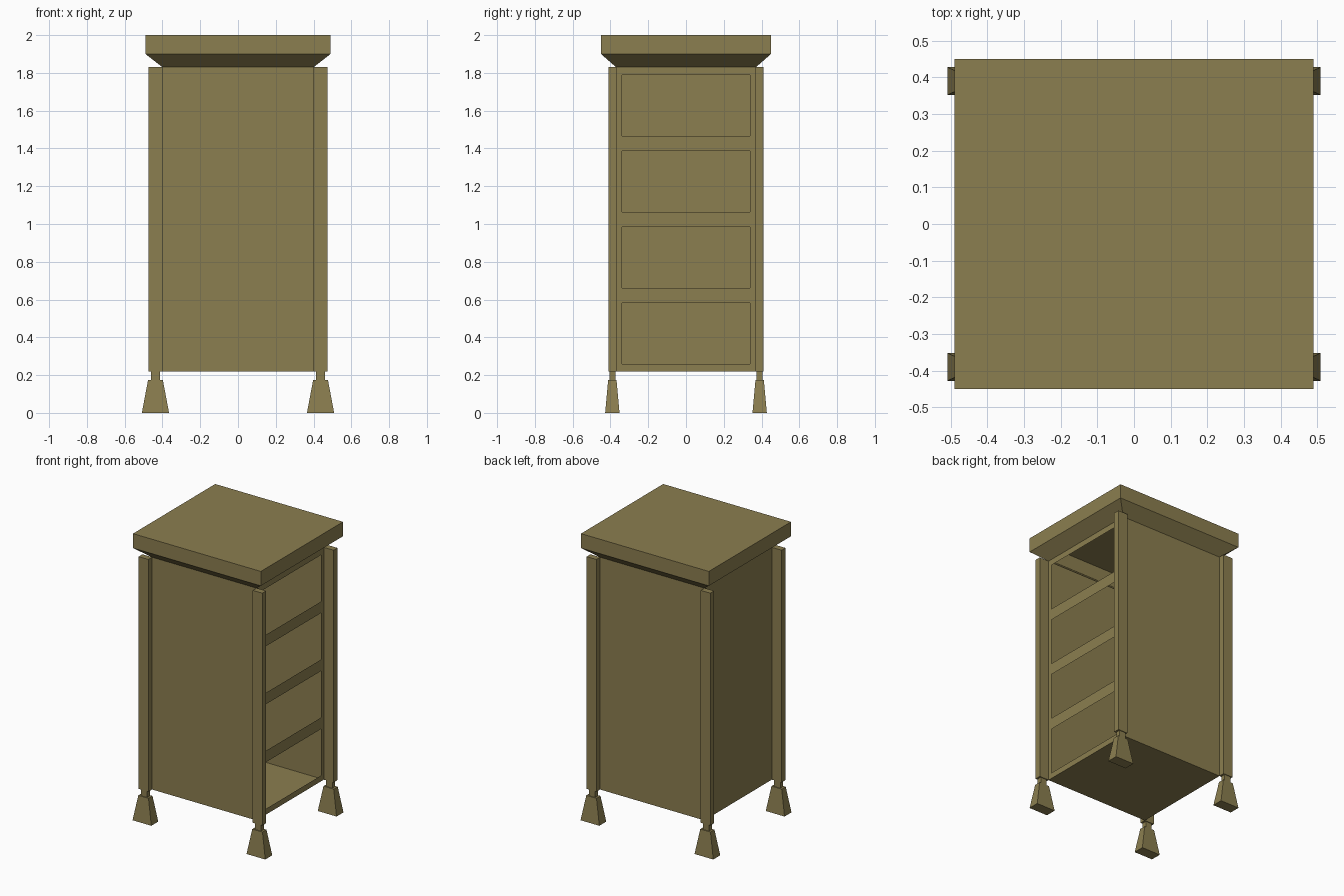
import bpy, bmesh

if "Cube" in bpy.data.objects:
    bpy.data.objects.remove(bpy.data.objects["Cube"])

mat = bpy.data.materials.new("olive_wood")
mat.diffuse_color = (0.26, 0.21, 0.08, 1)
mat.use_nodes = True
mat.node_tree.nodes["Principled BSDF"].inputs["Base Color"].default_value = mat.diffuse_color


def make_object(name, bm):
    bmesh.ops.remove_doubles(bm, verts=bm.verts, dist=0.0005)
    bmesh.ops.recalc_face_normals(bm, faces=bm.faces)
    me = bpy.data.meshes.new(name)
    bm.to_mesh(me)
    bm.free()
    me.materials.append(mat)
    ob = bpy.data.objects.new(name, me)
    bpy.context.collection.objects.link(ob)
    return ob


def loft(bm, cx, cy, sections, bottom=True, top=True):
    """Stack rectangles (z, half_x, half_y) into a four-sided column."""
    rings = [[bm.verts.new((cx + sx * hx, cy + sy * hy, z))
              for sx, sy in ((-1, -1), (1, -1), (1, 1), (-1, 1))]
             for z, hx, hy in sections]
    for a, b in zip(rings, rings[1:]):
        for i in range(4):
            j = (i + 1) % 4
            bm.faces.new((a[i], a[j], b[j], b[i]))
    if bottom:
        bm.faces.new(rings[0][::-1])
    if top:
        bm.faces.new(rings[-1])


Z0, Z1 = 0.22, 1.83
HX, HY = 0.40, 0.37

# Cabinet shell: thin walls and floor, open at the top and on the drawer side
bm = bmesh.new()
loft(bm, 0, 0, [(Z0, HX, HY), (Z1, HX, HY)], top=False)
drawer_side = [f for f in bm.faces if f.calc_center_median().x > HX - 0.01]
bmesh.ops.delete(bm, geom=drawer_side, context='FACES_ONLY')
make_object("cabinet_shell", bm)

# Drawer frame: flat grid with four openings left out
bm = bmesh.new()
ys = [-HY, -0.34, 0.34, HY]
zs = [Z0]
for k in range(4):
    zs += [0.26 + 0.402 * k, 0.583 + 0.402 * k]
zs.append(Z1)
for i in range(3):
    for j in range(len(zs) - 1):
        if i == 1 and j % 2 == 1:
            continue
        bm.faces.new([bm.verts.new((HX, y, z)) for y, z in (
            (ys[i], zs[j]), (ys[i + 1], zs[j]),
            (ys[i + 1], zs[j + 1]), (ys[i], zs[j + 1]))])
make_object("drawer_frame", bm)

# Top: slab with a sloped underside, hollow towards the cabinet
bm = bmesh.new()
loft(bm, 0, 0, [(Z1, HX, HY), (1.90, 0.49, 0.45), (2.0, 0.49, 0.45)], bottom=False)
make_object("top_slab", bm)

# Corner posts standing on necked, flared feet
for sx, xn in ((-1, "left"), (1, "right")):
    for sy, yn in ((-1, "front"), (1, "back")):
        cx, cy = sx * 0.437, sy * 0.39
        for part, secs in (
            ("post", [(Z0, 0.037, 0.021), (Z1, 0.037, 0.021)]),
            ("foot", [(0, 0.072, 0.038), (0.175, 0.039, 0.022),
                      (0.175, 0.024, 0.016), (Z0, 0.024, 0.016)]),
        ):
            bm = bmesh.new()
            loft(bm, cx, cy, secs)
            make_object(f"{yn}_{xn}_{part}", bm)
